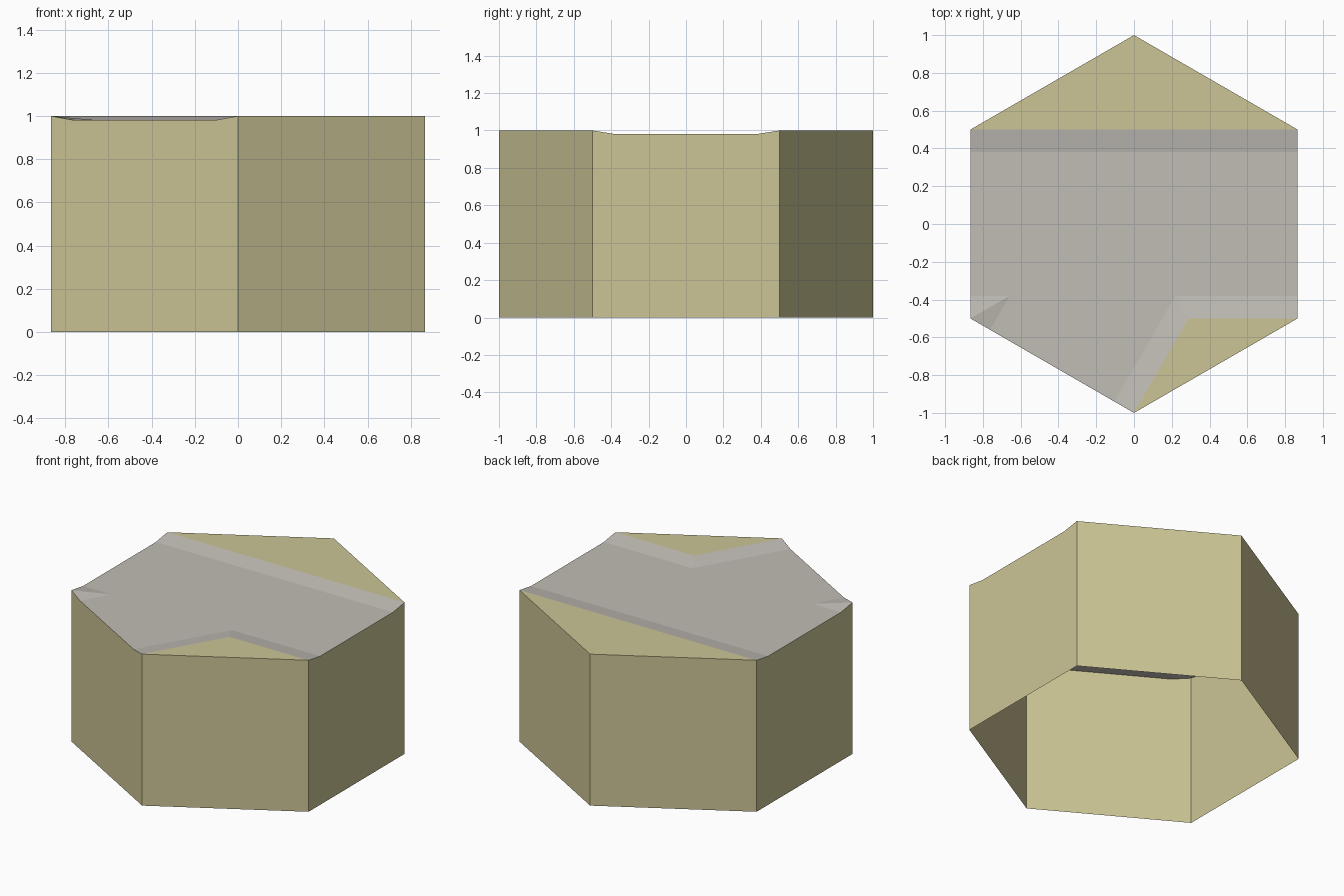
import bpy, math
from mathutils import Vector

if "Cube" in bpy.data.objects:
    bpy.data.objects.remove(bpy.data.objects["Cube"])

TOP, BED, W = 1.0, 0.981, 0.12      # bank height, track height, slope width


def material(name, rgb):
    m = bpy.data.materials.new(name)
    m.diffuse_color = (*rgb, 1)
    m.use_nodes = True
    m.node_tree.nodes["Principled BSDF"].inputs["Base Color"].default_value = m.diffuse_color
    return m


sand = material("sand", (0.604, 0.558, 0.305))
stone = material("grey_stone", (0.533, 0.509, 0.468))


def part(name, polys, mat):
    verts, faces = [], []
    for p in polys:
        faces.append(range(len(verts), len(verts) + len(p)))
        verts += [tuple(v) for v in p]
    me = bpy.data.meshes.new(name)
    me.from_pydata(verts, [], [list(f) for f in faces])
    me.materials.append(mat)
    ob = bpy.data.objects.new(name, me)
    bpy.context.collection.objects.link(ob)
    return ob


def at(p, z):
    return Vector((p[0], p[1], z))


# hexagon corners, counter-clockwise from the right back corner
ne, n, nw, sw, s, se = hexagon = [
    Vector((math.cos(a), math.sin(a))) for a in
    (math.radians(30 + 60 * i) for i in range(6))]
dipped = (2, 3, 5)                  # sides where the track runs out


def along(a, b):
    return a + (b - a).normalized() * W


# outer walls, open underneath, notched where the track meets them
walls = []
for i, a in enumerate(hexagon):
    b = hexagon[(i + 1) % 6]
    wall = [at(a, 0), at(b, 0), at(b, TOP)]
    if i in dipped:
        wall += [at(along(b, a), BED), at(along(a, b), BED)]
    walls.append(wall + [at(a, TOP)])
part("outer_walls", walls, sand)

# inner corners where the straight and branch tracks join
run = Vector((0.5, math.sqrt(3) / 2))       # branch direction


def meet(p, y):
    return p + run * ((y - p.y) / run.y)


y_in = se.y + W
bank_tip = meet(s, se.y)
slope_tip = meet(along(s, sw), y_in)
nook_tip = meet(along(sw, s), y_in)

# raised banks
part("back_bank", [[at(p, TOP) for p in (ne, n, nw)]], sand)
part("front_bank", [[at(p, TOP) for p in (s, se, bank_tip)]], sand)

# sunken track floor
part("track_floor", [[at(p, BED) for p in (
    along(nw, sw), along(sw, nw), nook_tip, along(sw, s),
    along(s, sw), slope_tip, along(se, ne), along(ne, se))]], stone)

# sloping track edges
part("track_edges", [
    [at(nw, TOP), at(along(nw, sw), BED), at(along(ne, se), BED), at(ne, TOP)],
    [at(s, TOP), at(bank_tip, TOP), at(slope_tip, BED), at(along(s, sw), BED)],
    [at(bank_tip, TOP), at(se, TOP), at(along(se, ne), BED), at(slope_tip, BED)],
    [at(sw, TOP), at(nook_tip, BED), at(along(sw, nw), BED)],
    [at(sw, TOP), at(along(sw, s), BED), at(nook_tip, BED)],
], stone)
